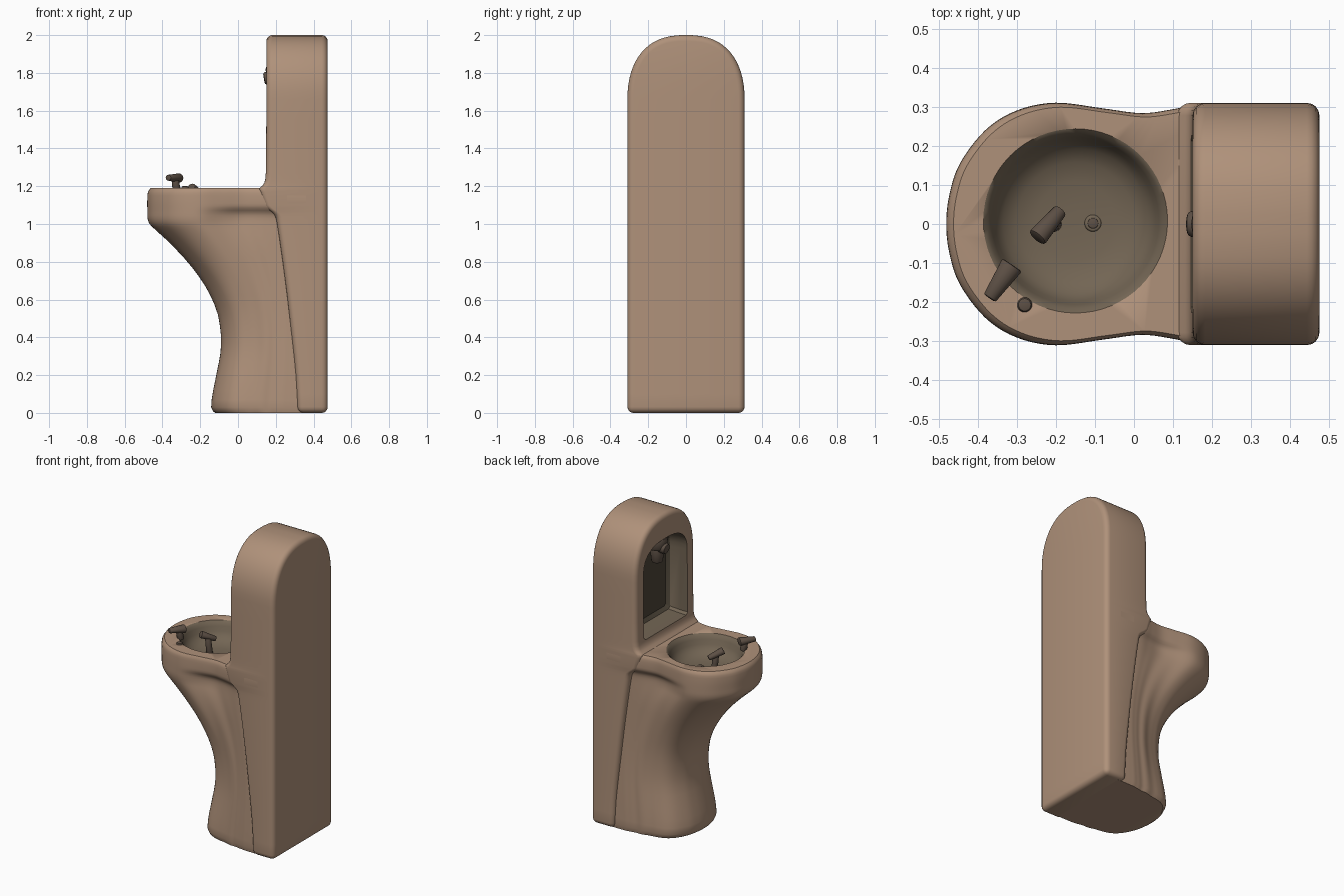
import bpy, bmesh, math
from mathutils import Vector, Matrix

if "Cube" in bpy.data.objects:
    bpy.data.objects.remove(bpy.data.objects["Cube"])


def material(name, rgb):
    m = bpy.data.materials.new(name)
    m.diffuse_color = (*rgb, 1)
    m.use_nodes = True
    m.node_tree.nodes["Principled BSDF"].inputs["Base Color"].default_value = m.diffuse_color
    return m


CLAY = material("clay", (0.43, 0.285, 0.195))
BASIN = material("basin olive", (0.17, 0.13, 0.088))
DARK = material("dark niche", (0.075, 0.06, 0.04))
METAL = material("dark metal", (0.11, 0.08, 0.06))


def make(name, bm, mats, angle=35):
    bmesh.ops.recalc_face_normals(bm, faces=bm.faces)
    me = bpy.data.meshes.new(name)
    bm.to_mesh(me)
    bm.free()
    ob = bpy.data.objects.new(name, me)
    bpy.context.collection.objects.link(ob)
    for m in mats:
        me.materials.append(m)
    smooth(ob, angle)
    return ob


def select(ob):
    bpy.ops.object.select_all(action='DESELECT')
    ob.select_set(True)
    bpy.context.view_layer.objects.active = ob


def smooth(ob, angle=35):
    select(ob)
    bpy.ops.object.shade_smooth_by_angle(angle=math.radians(angle))


def curve(t, table):
    """Smooth interpolation through (key, value) pairs."""
    n = len(table)
    if t <= table[0][0]:
        return table[0][1]
    if t >= table[-1][0]:
        return table[-1][1]
    i = max(j for j in range(n - 1) if table[j][0] <= t)

    def slope(j):
        a, b = table[max(j - 1, 0)], table[min(j + 1, n - 1)]
        return (b[1] - a[1]) / (b[0] - a[0])
    (x0, y0), (x1, y1) = table[i], table[i + 1]
    h = x1 - x0
    s = (t - x0) / h
    return ((2*s**3 - 3*s**2 + 1) * y0 + (s**3 - 2*s**2 + s) * h * slope(i)
            + (3*s**2 - 2*s**3) * y1 + (s**3 - s**2) * h * slope(i + 1))


def loft(rings):
    bm = bmesh.new()
    vs = [[bm.verts.new(p) for p in r] for r in rings]
    n = len(vs[0])
    for a, b in zip(vs, vs[1:]):
        for i in range(n):
            bm.faces.new((a[i], a[(i + 1) % n], b[(i + 1) % n], b[i]))
    bm.faces.new(vs[0])
    bm.faces.new(vs[-1])
    return bm


def cut(ob, cutter):
    mod = ob.modifiers.new("cut", 'BOOLEAN')
    mod.operation = 'DIFFERENCE'
    mod.solver = 'EXACT'
    mod.object = cutter
    select(ob)
    bpy.ops.object.modifier_apply(modifier=mod.name)
    bpy.data.objects.remove(cutter)


def step(a, b, x):
    t = min(max((x - a) / (b - a), 0), 1)
    return t * t * (3 - 2 * t)


# --- pedestal and bowl: one loft of a rounded plan outline
side = [(.36, .31), (.26, .31), (.17, .308), (.1, .294), (.02, .284), (-.08, .296), (-.2, .31),
        (-.3, .29), (-.38, .24), (-.445, .155), (-.472, .075)]
plan = side + [(-.48, 0)] + [(x, -y) for x, y in reversed(side)]
px = [(i, p[0]) for i, p in enumerate(plan)]
py = [(i, p[1]) for i, p in enumerate(plan)]
steps = (len(plan) - 1) * 5
outline = [(curve(i / 5, px), curve(i / 5, py)) for i in range(steps + 1)]
nose = [(0, -.12), (.008, -.132), (.03, -.142), (.1, -.135), (.2, -.115), (.35, -.09), (.5, -.102),
        (.6, -.136), (.7, -.192), (.8, -.268), (.9, -.362), (.97, -.438), (1.0, -.468),
        (1.03, -.479), (1.06, -.48), (1.15, -.48), (1.175, -.474), (1.19, -.462)]
front_w = [(0, .8), (.03, .83), (.35, .76), (.55, .77), (.7, .82), (.8, .87), (.92, .94), (1.0, .985),
           (1.04, 1), (1.15, 1), (1.175, .99), (1.19, .965)]
rear_w = [(0, .91), (.03, .93), (.5, .9), (.95, .885), (1.03, .885), (1.06, .91), (1.085, .98),
          (1.11, 1), (1.15, 1), (1.175, .99), (1.19, .965)]
levels = ([0, .008, .03] + [.07 + .05 * i for i in range(18)] + [.95, .97, .985, 1.0, 1.015, 1.03, 1.045, 1.06,
          1.072, 1.085, 1.097, 1.11, 1.15, 1.165, 1.175, 1.184, 1.19])
rings = []
for z in levels:
    sx = (.36 - curve(z, nose)) / .84
    wf, wr = curve(z, front_w), curve(z, rear_w)
    fill = .04 * (1 - step(.85, 1.08, z))      # straighter sides below the bowl
    ring = []
    for x, y in outline:
        g = step(-.24, .02, x)
        waist = fill * step(-.15, .0, x) * (1 - step(.06, .2, x))
        ring.append((.36 + (x - .36) * sx, y * (wf + (wr - wf) * g + waist), z))
    rings.append(ring)
bowl = make("pedestal_and_bowl", loft(rings), [CLAY, BASIN])

# --- basin hollow
BC = Vector((-.15, .008))
prof = [(.03, 1.064), (.1, 1.067), (.15, 1.078), (.185, 1.1), (.205, 1.13), (.214, 1.16),
        (.224, 1.178), (.238, 1.192), (.238, 1.25)]
cutter = make("basin_cutter", loft([[(BC.x + r * math.cos(a * math.tau / 64),
                                      BC.y + r * math.sin(a * math.tau / 64), z)
                                     for a in range(64)] for r, z in prof]), [CLAY])
cut(bowl, cutter)
for p in bowl.data.polygons:
    c = p.center
    inside = (Vector(c[:2]) - BC).length < .236 and 1.05 < c.z < 1.1895 and p.normal.z > .05
    p.material_index = 1 if inside else 0
smooth(bowl, 50)

# --- tall back column: arched slab with a sloping lower front edge
rows = [(.31, z) for z in [0, .1, .2, .3, .4, .5, .6, .7, .8, .9, .96, 1.0, 1.03, 1.05, 1.065, 1.08, 1.1, 1.17,
                           1.185, 1.195, 1.205, 1.22, 1.24, 1.27, 1.4, 1.55, 1.66]]
rows += [(.31 * math.cos(a) ** .8, 1.66 + .34 * math.sin(a) ** .9)
         for a in [math.pi / 2 * i / 16 for i in range(1, 16)]]
rows += [(.025, 2.0)]
bm = bmesh.new()
grid = [[bm.verts.new((x, s * y, z)) for x, s in ((.15, 1), (.15, -1), (.475, -1), (.475, 1))]
        for y, z in rows]
for a, b in zip(grid, grid[1:]):
    for i in range(4):
        bm.faces.new((a[i], a[(i + 1) % 4], b[(i + 1) % 4], b[i]))
bm.faces.new(grid[0])
bm.faces.new(grid[-1])
bmesh.ops.recalc_face_normals(bm, faces=bm.faces)
bm.normal_update()
rim = [e for e in bm.edges if e.calc_face_angle(0) > math.radians(60)]
bmesh.ops.bevel(bm, geom=rim, offset=.032, segments=4, profile=.5, affect='EDGES')
edge = [(0, .315), (.2, .305), (.4, .285), (.7, .25), (1.0, .207), (1.05, .192), (1.08, .155),
        (1.1, .135), (1.17, .115), (1.19, .112), (1.195, .12), (1.205, .131), (1.22, .14), (1.24, .145),
        (1.3, .148), (1.6, .15)]
for v in bm.verts:
    if v.co.x < .25:
        v.co.x += curve(v.co.z, edge) - .15
column = make("back_column", bm, [CLAY, BASIN, DARK])

# --- arched bottle niche
arch = [(.215, 1.25), (.23, 1.265), (.23, 1.68)]
arch += [(.23 * math.cos(a) ** .75, 1.68 + .165 * math.sin(a) ** .85)
         for a in [math.pi / 2 * i / 10 for i in range(1, 10)]]
arch = arch + [(0, 1.845)] + [(-y, z) for y, z in reversed(arch)]


def arch_ring(x, k):
    return [(x, y * k, 1.54 + (z - 1.54) * k) for y, z in arch]


cut(column, make("niche_cutter", loft([arch_ring(.05, 1), arch_ring(.2, .98), arch_ring(.27, .95),
                                       arch_ring(.29, .88)]), [CLAY]))
for p in column.data.polygons:
    c = p.center
    if .155 < c.x < .3 and abs(c.y) < .245 and 1.24 < c.z < 1.85:
        p.material_index = 2 if c.x > .26 else 1
smooth(column)


# --- fittings
def bar(name, p, q, r1, r2, flat=1, mat=METAL):
    """Tapered rounded rod from p to q."""
    p, q = Vector(p), Vector(q)
    d = q - p
    bm = bmesh.new()
    bmesh.ops.create_cone(bm, cap_ends=True, segments=20, radius1=r1, radius2=r2, depth=d.length)
    caps = [e for e in bm.edges if abs(e.verts[0].co.z - e.verts[1].co.z) < 1e-5]
    bmesh.ops.bevel(bm, geom=caps, offset=min(r1, r2, d.length) * .3, segments=2, profile=.5, affect='EDGES')
    rot = d.to_track_quat('Z', 'Y').to_matrix().to_4x4()
    bm.transform(Matrix.Translation((p + q) / 2) @ rot @ Matrix.Diagonal((1, flat, 1, 1)))
    return make(name, bm, [mat])


bar("rim_spout_stem", (-.325, -.13, 1.18), (-.335, -.14, 1.25), .022, .018)
bar("rim_spout_head", (-.312, -.105, 1.243), (-.37, -.19, 1.245), .03, .018, .85)
bar("rim_button", (-.28, -.207, 1.185), (-.28, -.207, 1.2), .02, .017)
bar("basin_bubbler_stem", (-.205, 0, 1.06), (-.215, -.005, 1.17), .02, .018)
bar("basin_bubbler_head", (-.188, .035, 1.155), (-.248, -.035, 1.195), .018, .026, .85)
bar("drain_ring", (-.105, .002, 1.06), (-.105, .002, 1.07), .023, .02, 1, BASIN)
bar("drain_plug", (-.105, .002, 1.06), (-.105, .002, 1.072), .015, .014, 1, METAL)
bar("filler_mount", (.21, 0, 1.76), (.21, 0, 1.84), .06, .065)
bar("filler_nozzle", (.21, 0, 1.67), (.21, 0, 1.77), .034, .044)
bar("filler_sensor", (.2, 0, 1.78), (.137, 0, 1.77), .04, .032)
